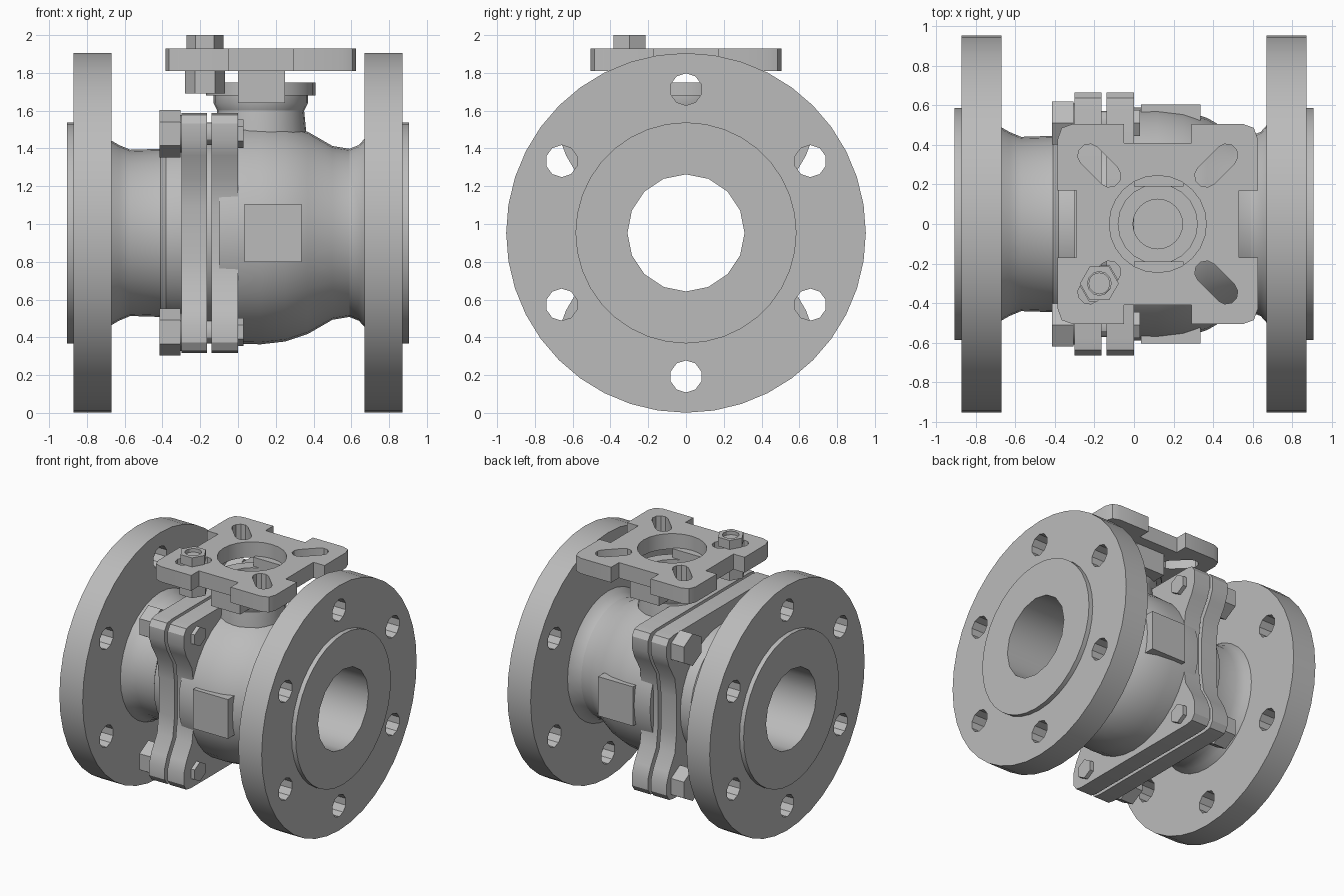
import bpy, bmesh
from math import sin, cos, pi, radians
from mathutils import Matrix, Vector

if "Cube" in bpy.data.objects:
    bpy.data.objects.remove(bpy.data.objects["Cube"], do_unlink=True)

steel = bpy.data.materials.new("steel_grey")
steel.use_nodes = True
steel.diffuse_color = (0.5, 0.5, 0.5, 1)
steel.node_tree.nodes["Principled BSDF"].inputs["Base Color"].default_value = (0.5, 0.5, 0.5, 1)

AXIS_Z = 0.953      # height of the pipe axis
STEM_X = 0.12       # position of the stem along the pipe
# maps local (x, y, z) to world (y, z, x), so local z runs along the pipe
PIPE = Matrix.Translation((0, 0, AXIS_Z)) @ Matrix(((0, 0, 1), (1, 0, 0), (0, 1, 0))).to_4x4()
STEM = Matrix.Translation((STEM_X, 0, 0))


def finish(name, mesh, matrix):
    mesh.transform(matrix)
    mesh.materials.clear()
    mesh.materials.append(steel)
    for face in mesh.polygons:
        face.use_smooth = True
    mesh.set_sharp_from_angle(angle=radians(30))
    mesh.name = name
    obj = bpy.data.objects.new(name, mesh)
    bpy.context.collection.objects.link(obj)
    return obj


def ring(radius, sides, x=0, y=0, turn=pi / 2):
    return [(x + radius * cos(turn + 2 * pi * i / sides),
             y + radius * sin(turn + 2 * pi * i / sides)) for i in range(sides)]


def plate(name, loops, low, high, matrix):
    """Extruded outline; inner loops become holes."""
    curve = bpy.data.curves.new(name, "CURVE")
    curve.dimensions = "2D"
    curve.fill_mode = "BOTH"
    curve.extrude = (high - low) / 2
    for loop in loops:
        spline = curve.splines.new("POLY")
        spline.points.add(len(loop) - 1)
        for point, (x, y) in zip(spline.points, loop):
            point.co = (x, y, 0, 1)
        spline.use_cyclic_u = True
    temp = bpy.data.objects.new(name + "_outline", curve)
    mesh = bpy.data.meshes.new_from_object(temp)
    bpy.data.objects.remove(temp)
    bpy.data.curves.remove(curve)
    bm = bmesh.new()
    bm.from_mesh(mesh)
    bmesh.ops.remove_doubles(bm, verts=bm.verts, dist=0.0001)
    bmesh.ops.recalc_face_normals(bm, faces=bm.faces)
    bm.to_mesh(mesh)
    bm.free()
    return finish(name, mesh, matrix @ Matrix.Translation((0, 0, (low + high) / 2)))


def lathe(name, profile, matrix, sides=32):
    """Closed (radius, height) profile turned about local z."""
    bm = bmesh.new()
    rows = [[bm.verts.new((x, y, h)) for x, y in ring(r, sides)] for r, h in profile]
    for a, b in zip(rows, rows[1:] + rows[:1]):
        for i in range(sides):
            j = (i + 1) % sides
            bm.faces.new((a[i], a[j], b[j], b[i]))
    bmesh.ops.recalc_face_normals(bm, faces=bm.faces)
    mesh = bpy.data.meshes.new(name)
    bm.to_mesh(mesh)
    bm.free()
    return finish(name, mesh, matrix)


def box(name, low, high):
    bm = bmesh.new()
    bmesh.ops.create_cube(bm, size=1)
    mesh = bpy.data.meshes.new(name)
    bm.to_mesh(mesh)
    bm.free()
    low, high = Vector(low), Vector(high)
    size = high - low
    return finish(name, mesh, Matrix.Translation((low + high) / 2) @ Matrix.Diagonal((*size, 1)))


# Pipe flanges with bolt holes and raised sealing faces
BORE = 0.31
bolt_holes = [ring(0.085, 10, x, y) for x, y in ring(0.76, 6)]
for side, inner in (("right", 0.67), ("left", -0.87)):
    plate(side + "_flange", [ring(0.952, 40), ring(BORE, 16)] + bolt_holes, inner, inner + 0.2, PIPE)
for side, low in (("right", 0.865), ("left", -0.905)):
    plate(side + "_raised_face", [ring(0.585, 36), ring(BORE, 16)], low, low + 0.04, PIPE)

# Turned body halves with a through bore
lathe("left_neck", [(BORE, -0.69), (0.5, -0.69), (0.465, -0.63), (0.44, -0.57), (0.445, -0.41),
                    (0.49, -0.38), (0.5, -0.29), (0.5, -0.1), (BORE, -0.1)], PIPE)
lathe("main_body", [(BORE, -0.1), (0.585, -0.1), (0.59, 0.12), (0.575, 0.25), (0.535, 0.37), (0.46, 0.5),
                    (0.445, 0.59), (0.465, 0.64), (0.51, 0.68), (BORE, 0.68)], PIPE)

# Waisted joint plates that clamp the halves together
quarter = [(0.545, 0.14), (0.565, 0.29), (0.635, 0.41), (0.665, 0.49), (0.665, 0.58), (0.635, 0.625), (0.58, 0.635)]
half = quarter + [(-y, z) for y, z in reversed(quarter)]
outline = half + [(-y, -z) for y, z in half]
for name, low, high in (("left_joint_plate", -0.3, -0.165), ("right_joint_plate", -0.14, 0.0)):
    plate(name, [outline, ring(BORE, 16)], low, high, PIPE)

# Joint bolts at the four corners
for sy in (-1, 1):
    for sz in (-1, 1):
        y, z = sy * 0.51, sz * 0.525
        tag = ("back" if sy > 0 else "front") + ("_upper" if sz > 0 else "_lower")
        plate(tag + "_bolt_head", [ring(0.125, 6, y, z)], -0.415, -0.305, PIPE)
        plate(tag + "_bolt_washer", [ring(0.1, 14, y, z)], -0.31, -0.295, PIPE)
        plate(tag + "_bolt_shank", [ring(0.06, 12, y, z)], -0.35, 0.01, PIPE)
        plate(tag + "_bolt_end", [ring(0.075, 6, y, z)], -0.005, 0.03, PIPE)

# Flat pads on both sides of the body
for name, sy in (("front_pad", -1), ("back_pad", 1)):
    ys = sorted((sy * 0.5, sy * 0.602))
    box(name, (0.035, ys[0], 0.8), (0.335, ys[1], 1.105))

# Stem boss, gland and mounting foot
lathe("stem_boss", [(0.001, 1.35), (0.25, 1.35), (0.24, 1.5), (0.23, 1.6), (0.25, 1.64), (0.25, 1.69),
                    (0.125, 1.69), (0.125, 1.55), (0.001, 1.55)], STEM, 24)
plate("mounting_foot", [ring(0.29, 20), ring(0.2, 20)], 1.68, 1.75, STEM)
for name, sy in (("front_pillar", -1), ("back_pillar", 1)):
    ys = sorted((sy * 0.19, sy * 0.33))
    box(name, (0.0, ys[0], 1.64), (0.25, ys[1], 1.82))

# Top mounting plate: notched square with rounded corners, centre hole and diagonal slots
corner = [(0.41, 0.17), (0.505, 0.17), (0.505, 0.43), (0.485, 0.485), (0.43, 0.505), (0.17, 0.505), (0.17, 0.41)]
pad_outline, slots = [], []
for k in range(4):
    c, s = round(cos(k * pi / 2)), round(sin(k * pi / 2))
    pad_outline += [(x * c - y * s, x * s + y * c) for x, y in corner]
    angle = pi / 4 + k * pi / 2
    slot = []
    for reach, start in ((0.49, -pi / 2), (0.345, pi / 2)):
        for i in range(6):
            a = angle + start + pi * i / 5
            slot.append((reach * cos(angle) + 0.058 * cos(a), reach * sin(angle) + 0.058 * sin(a)))
    slots.append(slot)
plate("mounting_plate", [pad_outline, ring(0.245, 24)] + slots, 1.81, 1.93, STEM)

# Stop bolt through the front left slot
STOP = Matrix.Translation((-0.175, -0.3, 0))
plate("stop_bolt_head", [ring(0.098, 6, turn=0), ring(0.06, 12)], 1.93, 2.0, STOP)
plate("stop_bolt_shank", [ring(0.055, 12)], 1.72, 1.975, STOP)
plate("stop_bolt_nut", [ring(0.105, 6, turn=0)], 1.69, 1.81, STOP)
